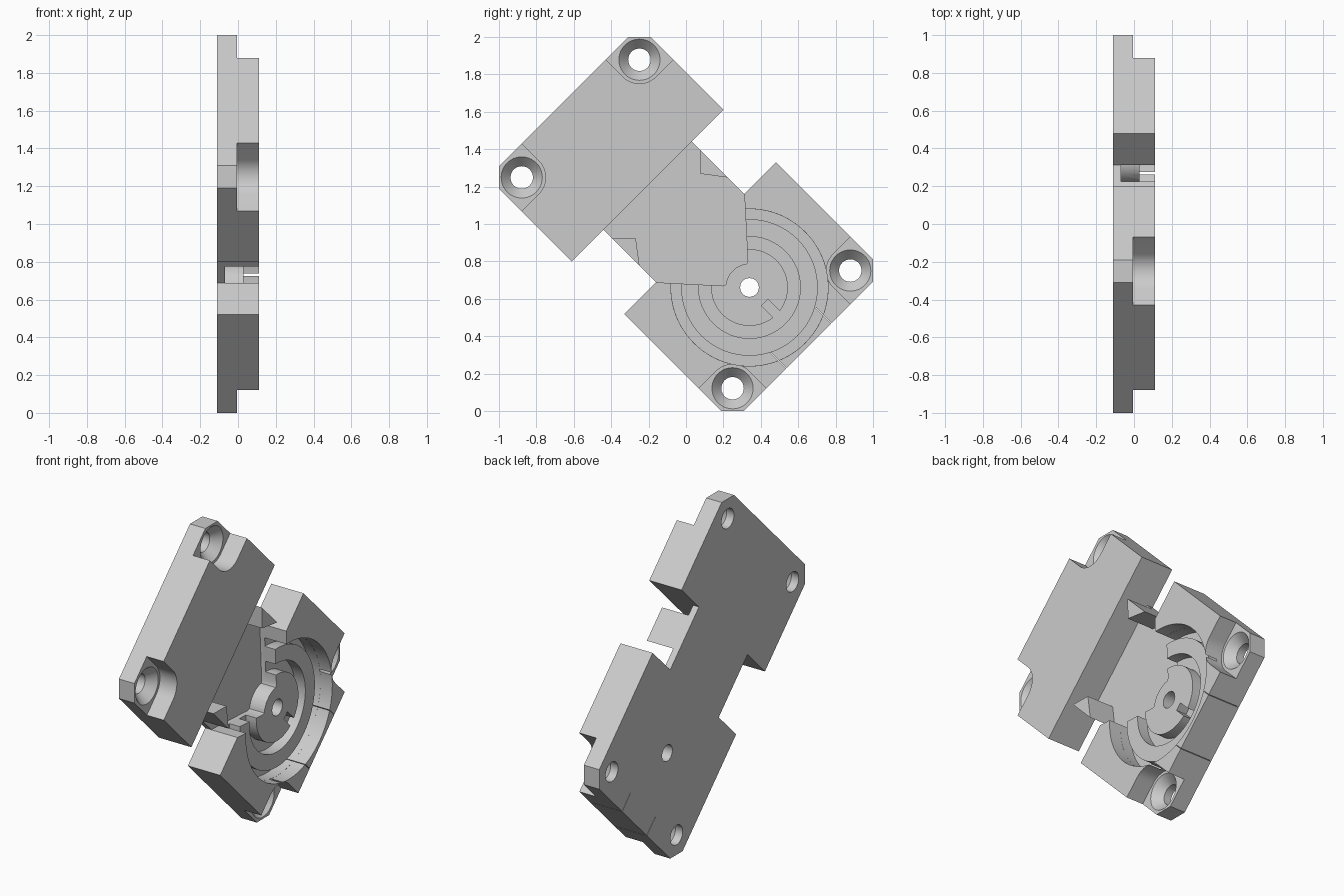
import bpy, bmesh, math
from mathutils import Vector

if "Cube" in bpy.data.objects:
    bpy.data.objects.remove(bpy.data.objects["Cube"], do_unlink=True)

BACK, FACE, ABOVE = -0.11, 0.11, 0.2
LEDGE, NECK, GROOVE, RIDGE = -0.005, -0.07, -0.04, 0.03
HUB_U = 0.48
ROOT = math.sqrt(0.5)

metal = bpy.data.materials.new("light_grey")
metal.use_nodes = True
grey = (0.6, 0.6, 0.6, 1)
metal.diffuse_color = grey
metal.node_tree.nodes["Principled BSDF"].inputs["Base Color"].default_value = grey


def place(x, u, v):
    """Plate axes (u along, v across) to the world, standing on a corner."""
    return Vector((x, (u + v) * ROOT, 1 + (v - u) * ROOT))


def finish(name, bm):
    bmesh.ops.remove_doubles(bm, verts=bm.verts, dist=1e-5)
    bmesh.ops.recalc_face_normals(bm, faces=bm.faces)
    mesh = bpy.data.meshes.new(name)
    bm.to_mesh(mesh)
    bm.free()
    mesh.materials.append(metal)
    obj = bpy.data.objects.new(name, mesh)
    bpy.context.collection.objects.link(obj)
    return obj


def prism(name, outline, x0, x1):
    bm = bmesh.new()
    low = [bm.verts.new(place(x0, u, v)) for u, v in outline]
    high = [bm.verts.new(place(x1, u, v)) for u, v in outline]
    bm.faces.new(low)
    bm.faces.new(high)
    n = len(outline)
    for i in range(n):
        j = (i + 1) % n
        bm.faces.new((low[i], low[j], high[j], high[i]))
    return finish(name, bm)


def lathe(name, u, v, profile, steps=64):
    """Spin a closed (radius, x) profile about the plate's thickness axis."""
    bm = bmesh.new()
    rings = []
    for i in range(steps):
        a = math.tau * i / steps
        rings.append([bm.verts.new(place(x, u + r * math.cos(a), v + r * math.sin(a)))
                      for r, x in profile])
    n = len(profile)
    for i in range(steps):
        a, b = rings[i], rings[(i + 1) % steps]
        for k in range(n):
            m = (k + 1) % n
            if profile[k][0] or profile[m][0]:
                bm.faces.new((a[k], a[m], b[m], b[k]))
    bmesh.ops.remove_doubles(bm, verts=bm.verts, dist=1e-5)
    bmesh.ops.dissolve_degenerate(bm, edges=bm.edges, dist=1e-6)
    return finish(name, bm)


def carve(target, cutter):
    mod = target.modifiers.new("cut", 'BOOLEAN')
    mod.operation = 'DIFFERENCE'
    mod.solver = 'EXACT'
    mod.object = cutter
    bpy.context.view_layer.objects.active = target
    bpy.ops.object.modifier_apply(modifier=mod.name)
    bpy.data.objects.remove(cutter, do_unlink=True)


def drum(r, x0, x1):
    return [(0, x0), (r, x0), (r, x1), (0, x1)]


# Plate outline: chamfered corners and a notch on each long side
half = [(-0.926, 0.488), (-0.841, 0.573), (-0.29, 0.573), (-0.29, 0.334),
        (0.106, 0.334), (0.106, 0.573), (0.841, 0.573), (0.926, 0.488)]
plate = prism("bracket_plate", half + [(u, -v) for u, v in reversed(half)], BACK, FACE)

# Sunken neck between the block and the round hub
side = [(-0.29, 0.395), (-0.135, 0.245)]
hub_side = [(0.354, 0.02), (0.361, 0.045), (0.37, 0.066), (0.38, 0.08),
            (0.373, 0.094), (0.106, 0.335), (0.05, 0.385)]
neck = [(u, -v) for u, v in side] + [(u, -v) for u, v in reversed(hub_side)] \
    + hub_side + side[::-1]
carve(plate, prism("neck_cutter", neck, NECK, ABOVE))

# Round recess, ring grooves, inlet slot and centre bore
carve(plate, lathe("recess_cutter", HUB_U, 0, drum(0.42, RIDGE, ABOVE), 96))
for r0, r1 in ((0.205, 0.272), (0.365, 0.4195)):
    ring = [(r0, GROOVE), (r1, GROOVE), (r1, ABOVE), (r0, ABOVE)]
    carve(plate, lathe("groove_cutter", HUB_U, 0, ring, 96))
slot = [(0.595, -0.023), (0.71, -0.023), (0.71, 0.025), (0.595, 0.025)]
carve(plate, prism("slot_cutter", slot, GROOVE + 0.001, ABOVE))
carve(plate, lathe("bore_cutter", HUB_U, 0, drum(0.05, -ABOVE, ABOVE), 32))

# Corner ledges with countersunk screw holes
for su in (-1, 1):
    for sv in (-1, 1):
        hu, hv, r = 0.797, 0.445, 0.127
        arc = [(hu - r * math.cos(t * math.pi / 24), hv - r * math.sin(t * math.pi / 24))
               for t in range(13)]
        ledge = arc + [(hu, hv - r), (1, hv - r), (1, 0.7), (hu - r, 0.7)]
        ledge.pop(len(arc))
        carve(plate, prism("ledge_cutter", [(u * su, v * sv) for u, v in ledge],
                           LEDGE, ABOVE))
        sink = [(0, -ABOVE), (0.06, -ABOVE), (0.06, -0.06), (0.11, LEDGE),
                (0.11, ABOVE), (0, ABOVE)]
        carve(plate, lathe("screw_cutter", hu * su, hv * sv, sink, 48))

# Hairline slits through the thin rim
for v in (-0.165, 0.175):
    slit = [(0.81, v - 0.0015), (0.95, v - 0.0015), (0.95, v + 0.0015), (0.81, v + 0.0015)]
    carve(plate, prism("slit_cutter", slit, -ABOVE, ABOVE))

# Smooth round walls, keep machined edges crisp
bpy.ops.object.select_all(action='DESELECT')
plate.select_set(True)
bpy.context.view_layer.objects.active = plate
bpy.ops.object.shade_smooth_by_angle(angle=math.radians(25))
